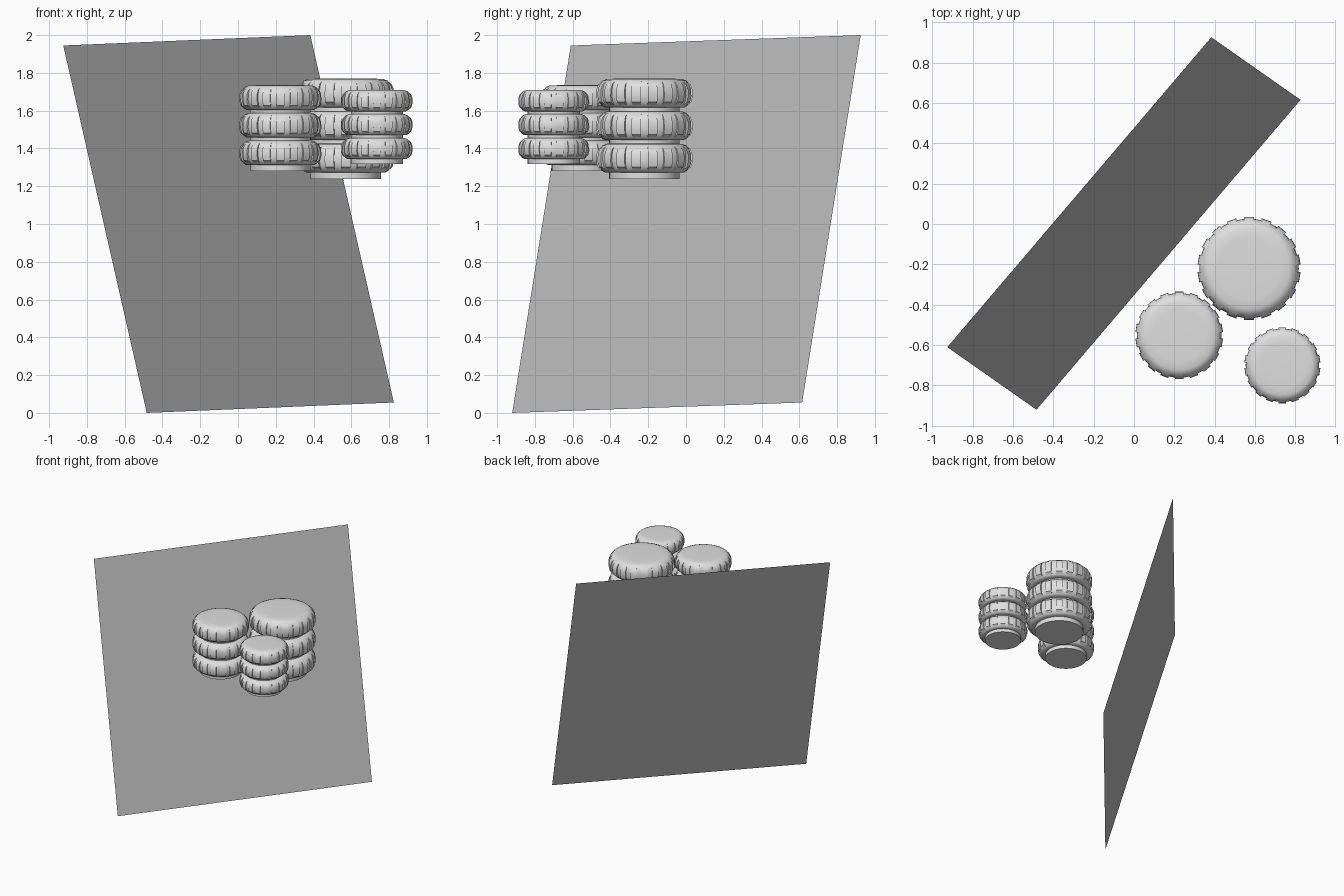
import bpy, bmesh, math

if "Cube" in bpy.data.objects:
    bpy.data.objects.remove(bpy.data.objects["Cube"])

def material(name, v):
    m = bpy.data.materials.new(name)
    m.diffuse_color = (v, v, v, 1)
    m.use_nodes = True
    m.node_tree.nodes["Principled BSDF"].inputs["Base Color"].default_value = m.diffuse_color
    return m

LIGHT = material("light grey", 0.74)
MID = material("mid grey", 0.50)

def finish(bm, name, mat, smooth=True):
    me = bpy.data.meshes.new(name)
    bm.to_mesh(me)
    bm.free()
    me.materials.append(mat)
    ob = bpy.data.objects.new(name, me)
    bpy.context.collection.objects.link(ob)
    if smooth:
        bpy.ops.object.select_all(action='DESELECT')
        ob.select_set(True)
        bpy.context.view_layer.objects.active = ob
        bpy.ops.object.shade_smooth_by_angle(angle=math.radians(35))
    return ob

# Profiles as (radius, height) for a drum of radius 1, top at 0
DRUM = [(0.6, -0.002), (0.78, -0.01), (0.87, -0.045), (0.93, -0.12), (0.958, -0.22),
        (0.962, -0.36), (0.94, -0.47), (0.89, -0.56), (0.82, -0.6), (0.73, -0.6), (0.73, -0.74)]
TREAD = [(0.88, -0.06), (0.955, -0.12), (0.995, -0.22), (1.0, -0.38), (0.97, -0.49), (0.88, -0.56)]
SEGMENTS, TREADS, PITCH = 48, 18, 0.67

def add_drum(bm, c, R, top):
    def pt(r, z, a):
        return bm.verts.new((c[0] + R * r * math.cos(a), c[1] + R * r * math.sin(a), top + R * z))
    # Turned body with neck below
    rings = [[pt(r, z, 2 * math.pi * i / SEGMENTS) for i in range(SEGMENTS)] for r, z in DRUM]
    for up, low in zip(rings, rings[1:]):
        for i in range(SEGMENTS):
            j = (i + 1) % SEGMENTS
            bm.faces.new((up[i], low[i], low[j], up[j]))
    bm.faces.new(rings[0])
    bm.faces.new(rings[-1][::-1])
    # Tread blocks round the rim
    for k in range(TREADS):
        a = 2 * math.pi * (k + 0.5) / TREADS
        left = [pt(r, z, a - 0.1) for r, z in TREAD]
        right = [pt(r, z, a + 0.1) for r, z in TREAD]
        for i in range(len(TREAD) - 1):
            bm.faces.new((left[i], left[i + 1], right[i + 1], right[i]))
        bm.faces.new(left[::-1])
        bm.faces.new(right)

def stack(name, c, R, top):
    bm = bmesh.new()
    for n in range(3):
        add_drum(bm, c, R, top - n * PITCH * R)
    finish(bm, name, LIGHT)

stack("large_stack", (0.57, -0.22), 0.256, 1.77)
stack("medium_stack", (0.224, -0.552), 0.218, 1.735)
stack("small_stack", (0.735, -0.70), 0.189, 1.71)

# Tilted flat panel behind the stacks
bm = bmesh.new()
bm.faces.new([bm.verts.new(p) for p in (
    (-0.925, -0.61, 1.945), (-0.483, -0.92, 0.0), (0.825, 0.615, 0.055), (0.383, 0.925, 2.0))])
finish(bm, "back_panel", MID, False)
